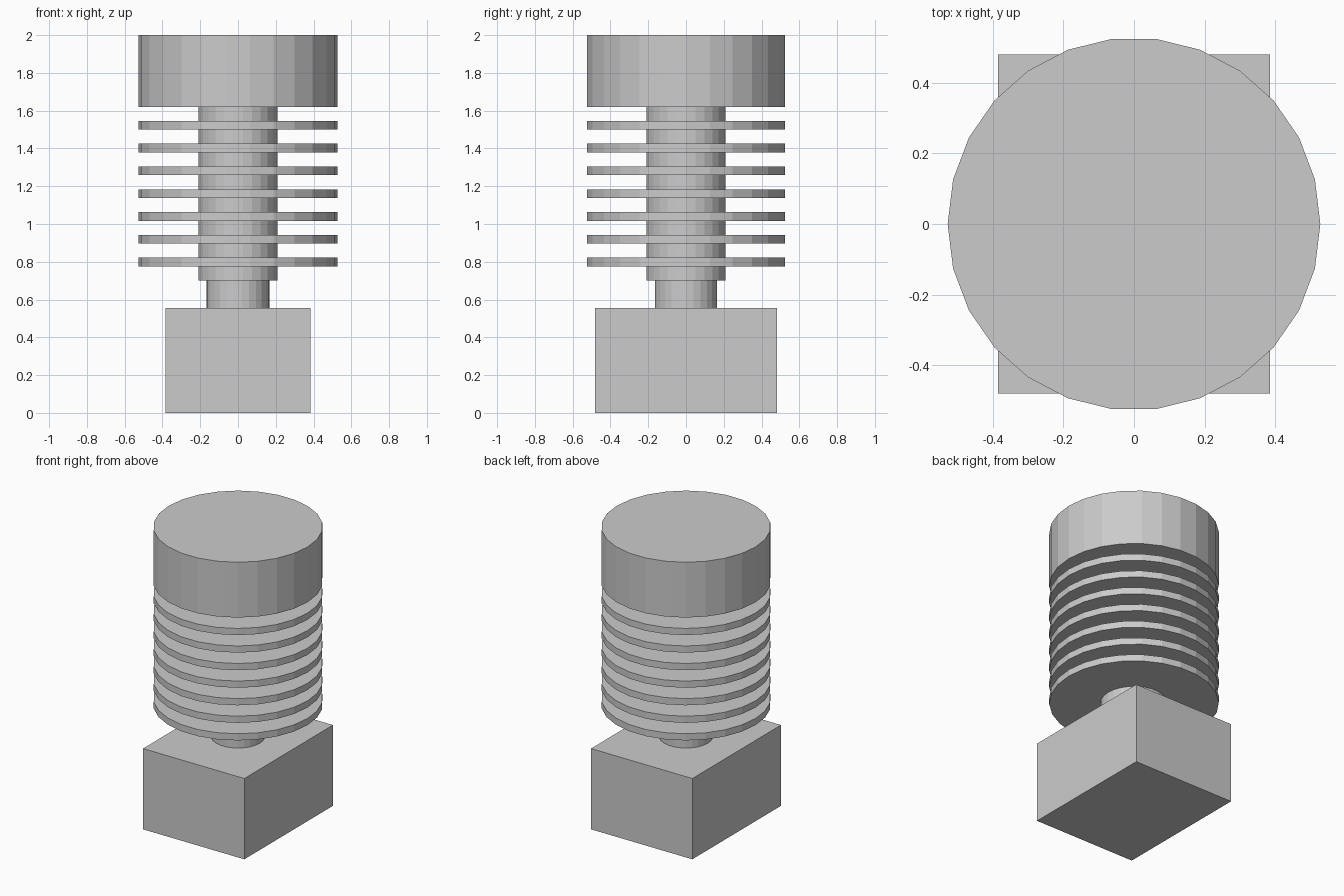
import bpy, bmesh, math
from mathutils import Matrix

if "Cube" in bpy.data.objects:
    bpy.data.objects.remove(bpy.data.objects["Cube"])

SIDES = 26

metal = bpy.data.materials.new("grey_metal")
metal.diffuse_color = (0.6, 0.6, 0.6, 1.0)
metal.use_nodes = True
metal.node_tree.nodes["Principled BSDF"].inputs["Base Color"].default_value = metal.diffuse_color


def finish(name, bm):
    mesh = bpy.data.meshes.new(name)
    bm.to_mesh(mesh)
    bm.free()
    mesh.materials.append(metal)
    obj = bpy.data.objects.new(name, mesh)
    bpy.context.collection.objects.link(obj)
    return obj


def cylinder(name, radius, z0, z1):
    bm = bmesh.new()
    bmesh.ops.create_cone(bm, cap_ends=True, segments=SIDES, radius1=radius,
                          radius2=radius, depth=z1 - z0,
                          matrix=Matrix.Translation((0, 0, (z0 + z1) / 2)))
    # put a corner on the x axis
    corner = max(bm.verts, key=lambda v: v.co.x).co
    turn = -math.atan2(corner.y, corner.x)
    bmesh.ops.rotate(bm, verts=bm.verts, cent=(0, 0, 0),
                     matrix=Matrix.Rotation(turn, 3, 'Z'))
    return finish(name, bm)


def box(name, sx, sy, z0, z1):
    bm = bmesh.new()
    bmesh.ops.create_cube(bm, size=1)
    bmesh.ops.scale(bm, verts=bm.verts, vec=(sx, sy, z1 - z0))
    bmesh.ops.translate(bm, verts=bm.verts, vec=(0, 0, (z0 + z1) / 2))
    return finish(name, bm)


# Heater block at the bottom
box("heater_block", 0.77, 0.962, 0.0, 0.555)

# Narrow neck and main core
cylinder("neck", 0.166, 0.555, 0.70)
cylinder("core", 0.21, 0.70, 1.62)

# Cooling fins
for i in range(7):
    z = 0.776 + i * 0.1206
    cylinder(f"cooling_fin_{i + 1}", 0.528, z, z + 0.046)

# Solid cap on top
cylinder("top_cap", 0.528, 1.62, 2.0)
